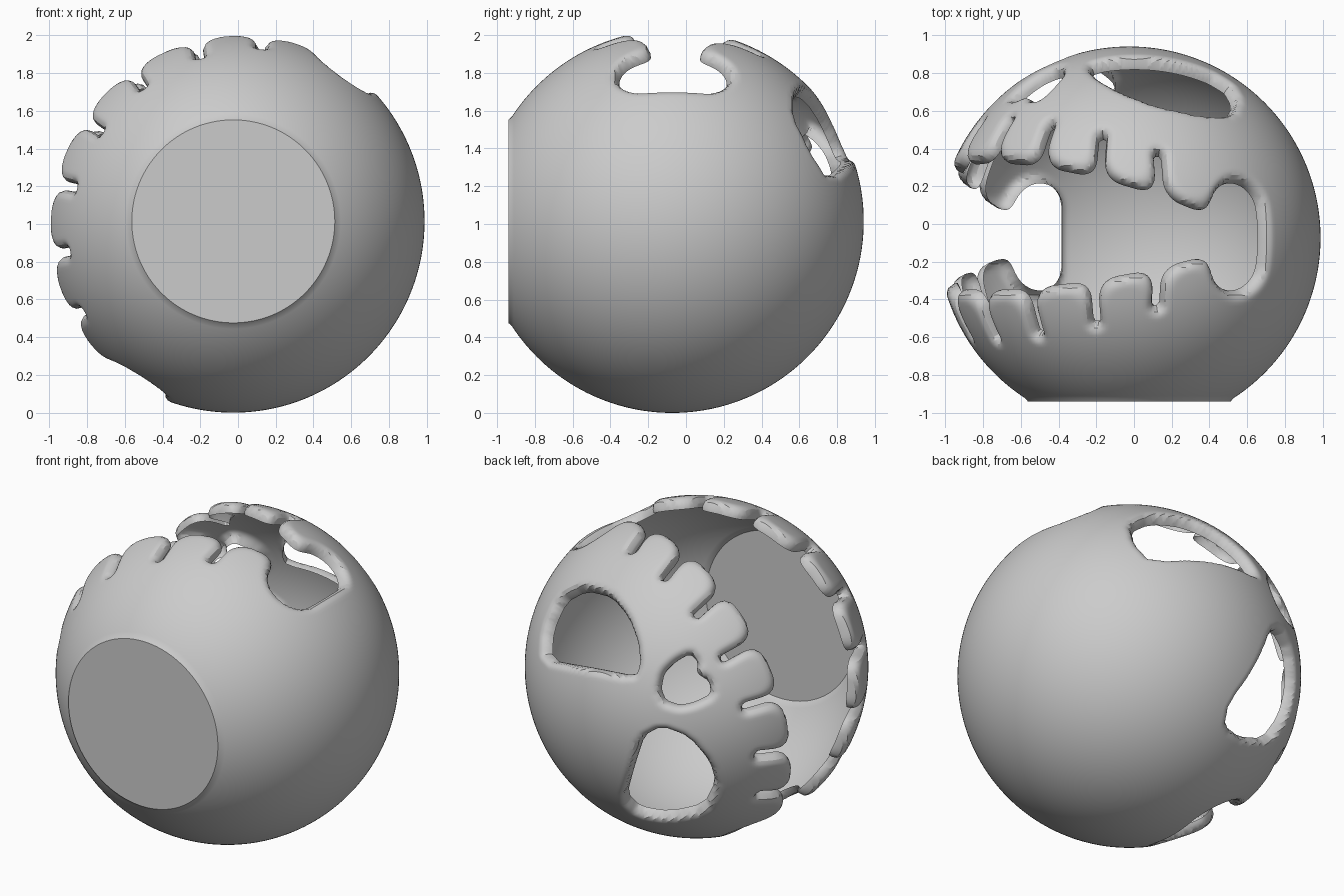
import bpy, bmesh
from math import sin, cos, asin, acos, sqrt, radians, degrees, hypot
from mathutils import Vector

if "Cube" in bpy.data.objects:
    bpy.data.objects.remove(bpy.data.objects["Cube"])

R = 1.014
C = Vector((-0.025, -0.073, 1.014))
ROLL, LIP = 0.05, 0.02
# Face frame: forward, side and crown axes
F = Vector((cos(radians(146)), 0, sin(radians(146))))
S = Vector((F.z, 0, -F.x))
U = Vector((0, 1, 0))
# Tangent frame looking straight at the eyes and nose
al, ep = radians(35), radians(25)
VR = Vector((-cos(al), -sin(al), 0))
VU = Vector((sin(ep) * sin(al), -sin(ep) * cos(al), cos(ep)))
VC = Vector((-sin(al) * cos(ep), cos(al) * cos(ep), sin(ep)))


def flat(x, y):
    """Unroll a projected unit-sphere point to the tangent plane."""
    p = hypot(x, y)
    k = asin(min(1, p)) / p if p > 1e-6 else 1
    return x * k * R, y * k * R


def outline(pts):
    """Corner-cut the polygon once so that it reads as a curve."""
    p = [flat(x / 100, y / 100) for x, y in pts]
    out = []
    for (ax, ay), (bx, by) in zip(p, p[1:] + p[:1]):
        out += [(ax * .8 + bx * .2, ay * .8 + by * .2),
                (ax * .2 + bx * .8, ay * .2 + by * .8)]
    return out


HOLES = [
    outline([(-90, 4), (-89, 22), (-81, 40), (-68, 47), (-52, 43), (-41, 30),
             (-35, 14), (-34, 1), (-37, -6), (-62, -1)]),           # eye
    outline([(-43, -79), (-38, -60), (-32, -42), (-21, -36), (-5, -42), (8, -57),
             (12, -71), (5, -85), (-17, -90), (-35, -87)]),         # eye
    outline([(-22, -14), (-20, -4), (-13, 3), (-4, 8), (1, 3), (0, -4), (8, -9),
             (9, -17), (-1, -22), (-10, -24), (-19, -21)]),         # nose
]


def poly_sdf(x, y, poly):
    best, inside = 9.0, False
    for (ax, ay), (bx, by) in zip(poly, poly[1:] + poly[:1]):
        ex, ey = bx - ax, by - ay
        t = max(0, min(1, ((x - ax) * ex + (y - ay) * ey) / (ex * ex + ey * ey)))
        best = min(best, hypot(x - ax - t * ex, y - ay - t * ey))
        if (ay > y) != (by > y) and x < ax + (y - ay) * ex / ey:
            inside = not inside
    return -best if inside else best


def smin(a, b, k):
    h = max(k - abs(a - b), 0) / k
    return min(a, b) - h * h * k / 4


# Gaps between teeth: (longitude, tooth tip latitude, gap root latitude)
GAPS = []
for f in (-65, -44.5, -21.5, 2, 24.5, 46, 66):
    GAPS.append((f, 25 - .0026 * f * f, 38 - .0028 * f * f))
for f in (-65, -44.5, -22, 0, 22, 44.5, 65):
    GAPS.append((f, -17 + .0017 * f * f, -31.5 + .0025 * f * f))
DEG = radians(1) * R


def mouth_sdf(f, la):
    c, g = cos(radians(la)), abs(f)
    # long opening between the tooth tips
    d = max(la - 24.7 + .0026 * g * g, -17 + .0017 * g * g - la, (g - 90) * c) * DEG
    # rounded mouth corners
    qx = abs(g - 92.3) * c - 9.8 + 8.5 + (la / 17.5) ** 2 * 1.2
    qy = abs(la - 0.3) - 17.5 + 8.5
    box = hypot(max(qx, 0), max(qy, 0)) + min(max(qx, qy), 0) - 8.5
    d = smin(d, box * DEG, 0.12)
    # slots
    slot = 9.0
    for gf, tip, root in GAPS:
        if abs(f - gf) < 13:
            lo, hi = min(tip, root), max(tip, root)
            t = max(lo, min(hi, la))
            slot = min(slot, hypot((f - gf) * c, la - t) * DEG - 0.023)
    return smin(d, slot, 0.12)


def hole_distance(n, f, la):
    d = 9.0
    if -45 < la < 55:
        d = mouth_sdf(f, la)
    if n.dot(VC) > 0.15:
        x, y = flat(n.dot(VR), n.dot(VU))
        for h in HOLES:
            d = min(d, poly_sdf(x, y, h))
    return d


# Grid over the ball, from the flat base up to the crown
NU, NV = 336, 136
LA0 = -degrees(acos(0.538 / R))
bm = bmesh.new()
grid, dist = [], {}


def add(n, d):
    v = bm.verts.new(n)
    dist[v] = d
    return v


for j in range(NV + 1):
    la = LA0 + (89.9 - LA0) * j / NV
    row = []
    for i in range(NU):
        f = -180 + 360 * i / NU
        fr, lr = radians(f), radians(la)
        n = (F * cos(fr) + S * sin(fr)) * cos(lr) + U * sin(lr)
        row.append(add(n, hole_distance(n, f, la)))
    grid.append(row)

# Keep the surface outside the holes, clipping faces at their outlines
cuts = {}


def cut(a, b):
    key = frozenset((a, b))
    if key not in cuts:
        t = dist[a] / (dist[a] - dist[b])
        cuts[key] = add(a.co.lerp(b.co, t).normalized(), 0.0)
    return cuts[key]


for j in range(NV):
    for i in range(NU):
        k = (i + 1) % NU
        quad = [grid[j][i], grid[j][k], grid[j + 1][k], grid[j + 1][i]]
        out = []
        for a, b in zip(quad, quad[1:] + quad[:1]):
            if dist[a] > 0:
                out.append(a)
            if (dist[a] > 0) != (dist[b] > 0):
                out.append(cut(a, b))
        if len(out) > 2:
            bm.faces.new(out)
bm.faces.new(grid[NV])
base = bm.faces.new(grid[0][::-1])     # flat base

# Round the rims inward
for v in bm.verts:
    d = dist[v]
    drop = 0
    if 0 <= d < ROLL:
        drop = ROLL - sqrt(max(0, ROLL ** 2 - (ROLL - d) ** 2))
    v.co = C + v.co * (R - drop)
for v in base.verts:
    v.co.y = -0.94
for e in base.edges:
    e.smooth = False
bmesh.ops.delete(bm, geom=[v for v in bm.verts if not v.link_faces], context='VERTS')

# Inner lip around every opening
rim = [e for e in bm.edges if e.is_boundary]
ext = bmesh.ops.extrude_edge_only(bm, edges=rim)
for v in ext['geom']:
    if isinstance(v, bmesh.types.BMVert):
        v.co -= (v.co - C).normalized() * LIP
bmesh.ops.remove_doubles(bm, verts=bm.verts[:], dist=0.0008)
bmesh.ops.recalc_face_normals(bm, faces=bm.faces[:])

me = bpy.data.meshes.new("carved_ball")
bm.to_mesh(me)
bm.free()
ob = bpy.data.objects.new("carved_ball", me)
bpy.context.collection.objects.link(ob)
bpy.context.view_layer.objects.active = ob
ob.select_set(True)
bpy.ops.object.shade_smooth_by_angle(angle=radians(28))
